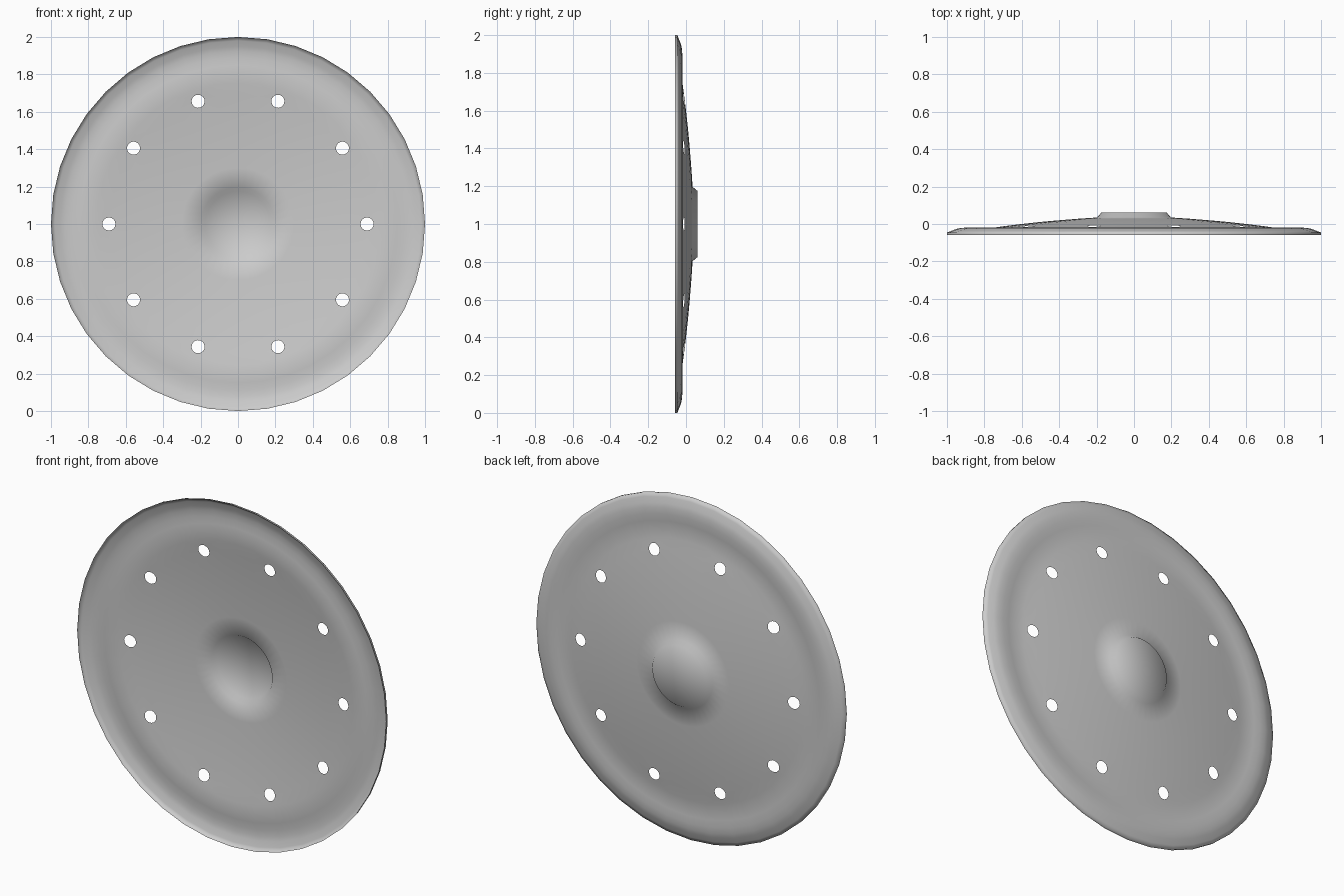
import bpy, bmesh
from math import sin, cos, pi

if "Cube" in bpy.data.objects:
    bpy.data.objects.remove(bpy.data.objects["Cube"])

SEG = 40          # sides of the disc
HOLES = 10        # bolt holes, one every four sides
HOLE_R = 0.035
HOLE_SIDES = 16

# Cross-section: radius, depth (hub -> dome -> groove -> rolled rim)
PROFILE = [(0.175, 0.061), (0.197, 0.035), (0.3, 0.028), (0.4, 0.020),
           (0.5, 0.011), (0.6, 0.000), (0.69, -0.011), (0.755, -0.020),
           (0.81, -0.025), (0.85, -0.022), (0.89, -0.019), (0.925, -0.021),
           (0.95, -0.026), (0.98, -0.038), (1.0, -0.045), (1.0, -0.058)]
MID = 6           # profile row the hole centres lie on


def depth(r):
    for (r0, y0), (r1, y1) in zip(PROFILE, PROFILE[1:]):
        if r0 <= r <= r1:
            return y0 + (y1 - y0) * (r - r0) / (r1 - r0)


bm = bmesh.new()
step = 2 * pi / SEG
rings = [[bm.verts.new((r * cos(i * step), y, 1 + r * sin(i * step)))
          for i in range(SEG)] for r, y in PROFILE]

# Hub cap
hub = bm.verts.new((0, 0.061, 1))
for i in range(SEG):
    bm.faces.new((hub, rings[0][i], rings[0][(i + 1) % SEG]))

# Pressed disc, leaving a patch open around each hole
per = SEG // HOLES
for j in range(len(PROFILE) - 1):
    for i in range(SEG):
        if j in (MID - 1, MID) and i % per in (0, per - 1):
            continue
        n = (i + 1) % SEG
        bm.faces.new((rings[j][i], rings[j + 1][i], rings[j + 1][n], rings[j][n]))

# Round hole inside every patch
for k in range(HOLES):
    c = k * per
    a = c * step
    edge = [rings[MID + dr][(c + da) % SEG] for dr, da in
            ((1, 0), (1, 1), (0, 1), (-1, 1), (-1, 0), (-1, -1), (0, -1), (1, -1))]
    hole = []
    for h in range(HOLE_SIDES):
        t = 2 * pi * h / HOLE_SIDES
        u, v = PROFILE[MID][0] + HOLE_R * cos(t), HOLE_R * sin(t)
        hole.append(bm.verts.new((u * cos(a) - v * sin(a), depth((u * u + v * v) ** 0.5),
                                  1 + u * sin(a) + v * cos(a))))
    for e in range(8):
        h0, h1, h2 = (hole[(2 * e + q) % HOLE_SIDES] for q in range(3))
        bm.faces.new((edge[e], edge[(e + 1) % 8], h1))
        bm.faces.new((edge[e], h1, h0))
        bm.faces.new((edge[(e + 1) % 8], h2, h1))

bmesh.ops.recalc_face_normals(bm, faces=bm.faces[:])
for f in bm.faces:
    f.smooth = True
mesh = bpy.data.meshes.new("pressed_disc")
bm.to_mesh(mesh)
bm.free()
disc = bpy.data.objects.new("pressed_disc", mesh)
bpy.context.collection.objects.link(disc)
